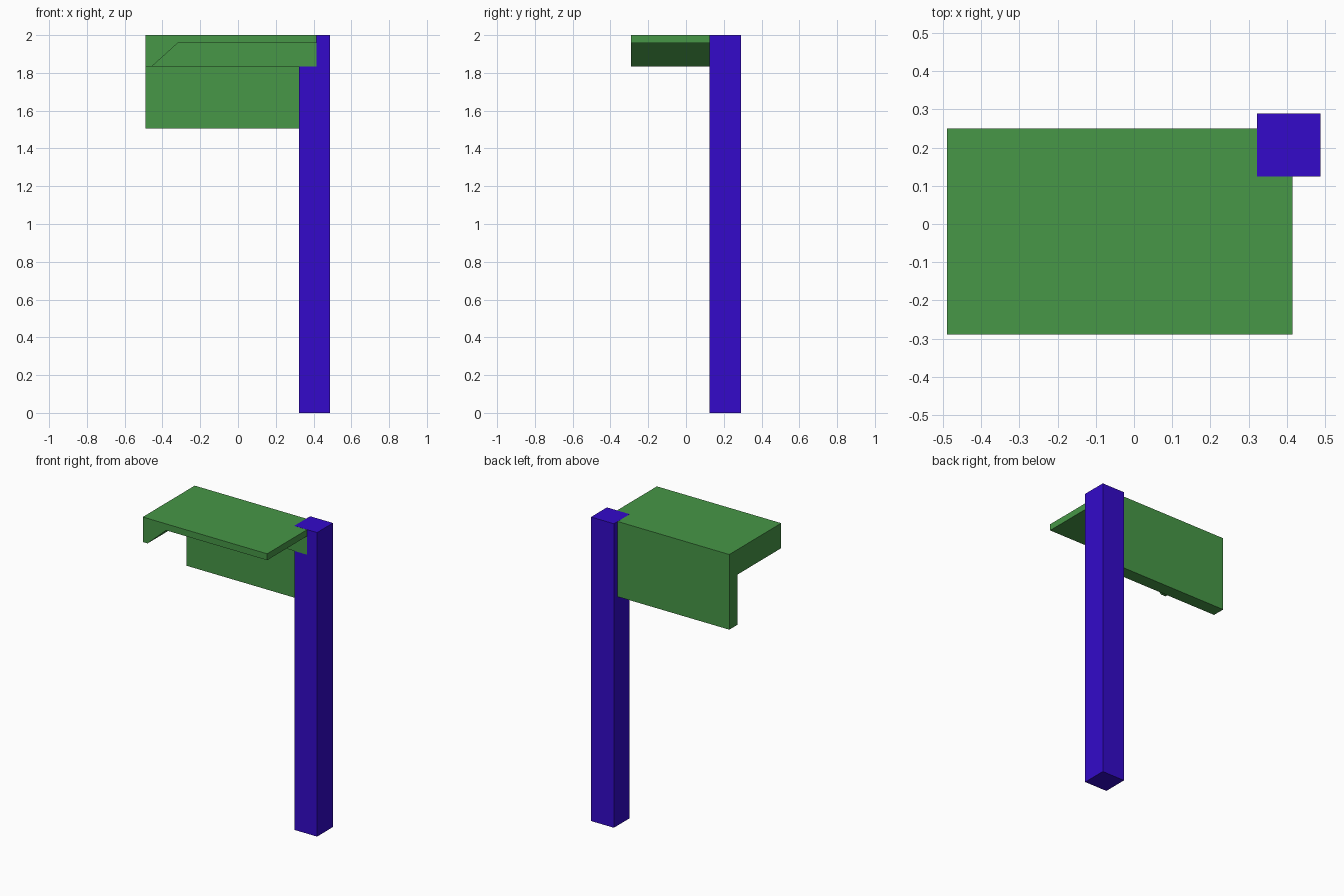
import bpy
import bmesh
from mathutils import Vector

cube = bpy.data.objects.get("Cube")
if cube:
    bpy.data.objects.remove(cube, do_unlink=True)


def make_material(name, rgb):
    mat = bpy.data.materials.new(name)
    mat.use_nodes = True
    mat.diffuse_color = (*rgb, 1)
    mat.node_tree.nodes["Principled BSDF"].inputs["Base Color"].default_value = (*rgb, 1)
    return mat


def extrude_profile(name, profile, y0, y1, mat):
    """Extrude an (x, z) outline from y0 to y1."""
    bm = bmesh.new()
    face = bm.faces.new([bm.verts.new((x, y0, z)) for x, z in profile])
    result = bmesh.ops.extrude_face_region(bm, geom=[face])
    verts = [v for v in result["geom"] if isinstance(v, bmesh.types.BMVert)]
    bmesh.ops.translate(bm, verts=verts, vec=Vector((0, y1 - y0, 0)))
    bmesh.ops.recalc_face_normals(bm, faces=bm.faces)
    mesh = bpy.data.meshes.new(name)
    bm.to_mesh(mesh)
    bm.free()
    mesh.materials.append(mat)
    obj = bpy.data.objects.new(name, mesh)
    bpy.context.collection.objects.link(obj)
    return obj


def rectangle(x0, x1, z0, z1):
    return [(x0, z0), (x1, z0), (x1, z1), (x0, z1)]


green = make_material("leaf green", (0.063, 0.31, 0.063))
blue = make_material("deep blue", (0.033, 0.003, 0.59))

LEFT, RIGHT = -0.49, 0.415
FRONT, BEAM, PANEL, BACK = -0.29, 0.1245, 0.165, 0.25
TOP, LIP, SLAB = 1.9995, 1.835, 1.957

# Square post
extrude_profile("post", rectangle(0.322, 0.488, 0, 2), 0.125, 0.29, blue)

# Thin top with a sloped lip along one end
extrude_profile("canopy_top", [(LEFT, TOP), (LEFT, LIP), (-0.455, LIP),
                               (-0.32, SLAB), (RIGHT, SLAB), (RIGHT, TOP)],
                FRONT, BEAM, green)

# Thick beam under the rear of the top
extrude_profile("rear_beam", rectangle(LEFT, RIGHT, LIP, TOP), BEAM, BACK, green)

# Hanging board below the beam
extrude_profile("rear_board", rectangle(LEFT, RIGHT, 1.505, LIP), PANEL, BACK, green)
